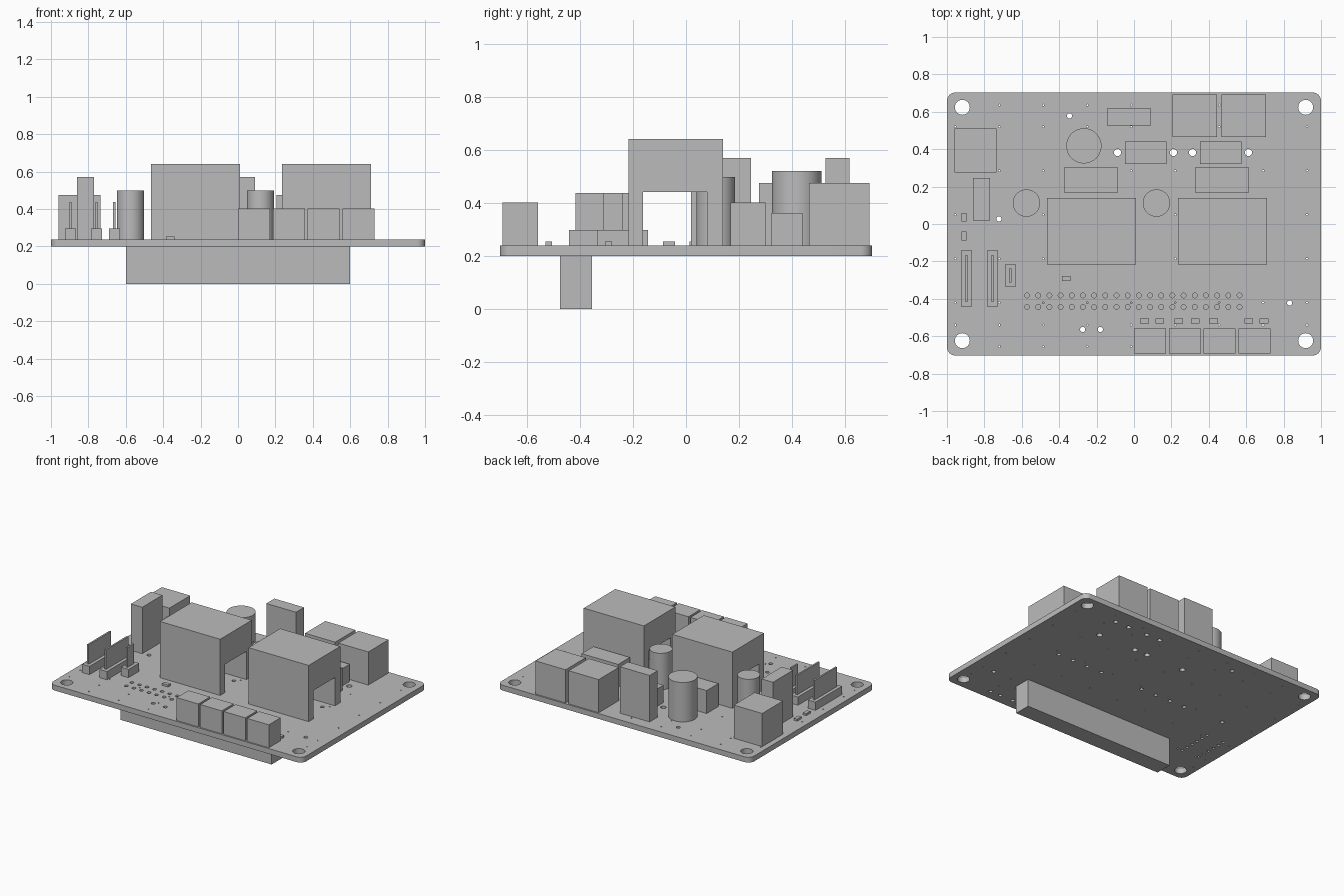
import bpy, bmesh, math

cube = bpy.data.objects.get("Cube")
if cube:
    bpy.data.objects.remove(cube, do_unlink=True)

grey = bpy.data.materials.new("plain_grey")
grey.use_nodes = True
grey.diffuse_color = (0.5, 0.5, 0.5, 1)
for node in grey.node_tree.nodes:
    if node.type == 'BSDF_PRINCIPLED':
        node.inputs["Base Color"].default_value = (0.5, 0.5, 0.5, 1)

BOTTOM, TOP = 0.2, 0.238  # circuit board faces


def finish(name, bm):
    bmesh.ops.recalc_face_normals(bm, faces=bm.faces)
    mesh = bpy.data.meshes.new(name)
    bm.to_mesh(mesh)
    bm.free()
    mesh.materials.append(grey)
    ob = bpy.data.objects.new(name, mesh)
    bpy.context.collection.objects.link(ob)
    return ob


def extrude(name, points, offset):
    """Sweep a flat outline along an offset."""
    bm = bmesh.new()
    face = bm.faces.new([bm.verts.new(p) for p in points])
    out = bmesh.ops.extrude_face_region(bm, geom=[face])
    verts = [v for v in out["geom"] if isinstance(v, bmesh.types.BMVert)]
    bmesh.ops.translate(bm, verts=verts, vec=offset)
    return finish(name, bm)


def box(name, x0, x1, y0, y1, z1, z0=TOP):
    outline = [(x0, y0, z0), (x1, y0, z0), (x1, y1, z0), (x0, y1, z0)]
    return extrude(name, outline, (0, 0, z1 - z0))


def circle(x, y, r, z, n):
    return [(x + r * math.cos(math.tau * i / n), y + r * math.sin(math.tau * i / n), z)
            for i in range(n)]


def smooth(ob):
    bpy.ops.object.select_all(action='DESELECT')
    ob.select_set(True)
    bpy.context.view_layer.objects.active = ob
    bpy.ops.object.shade_smooth_by_angle(angle=math.radians(35))


# Circuit board outline with rounded corners
R = 0.045
outline = []
for k, (sx, sy) in enumerate([(1, 1), (-1, 1), (-1, -1), (1, -1)]):
    for i in range(9):
        a = math.pi / 2 * (k + i / 8)
        outline.append((sx * (1 - R) + R * math.cos(a),
                        sy * (0.703 - R) + R * math.sin(a), BOTTOM))
board = extrude("circuit_board", outline, (0, 0, TOP - BOTTOM))

# Hole list: x, y, radius, sides
holes = [(sx * 0.918, sy * 0.624, 0.04, 32) for sx in (-1, 1) for sy in (-1, 1)]
holes += [(-0.572 + 0.0598 * i, y, 0.013, 16) for i in range(20) for y in (-0.382, -0.444)]
holes += [(x, 0.382, 0.019, 16) for x in (-0.088, 0.211, 0.313, 0.612)]
holes += [(x, y, 0.014, 16) for x, y in
          [(-0.345, 0.578), (-0.722, 0.027), (-0.275, -0.564), (-0.18, -0.564), (0.832, -0.422)]]
# Pin holes hidden beneath the parts
for i in range(4):
    holes += [(0.186 * i + dx, -0.63, 0.013, 12) for dx in (0.045, 0.126)]
for x in (0.325, 0.587):
    holes += [(x + dx, 0.58, 0.016, 12) for dx in (-0.055, 0.055)]
for x in (-0.895, -0.757):
    holes += [(x, -0.415 + 0.05 * i, 0.01, 12) for i in range(6)]
for x in (-0.227, 0.473):
    holes += [(x + dx, 0.02, 0.013, 12) for dx in (-0.18, -0.06, 0.06, 0.18)]
# Tiny vias on a regular grid
for y in (-0.655, -0.54, -0.42, -0.185, 0.05, 0.285, 0.52, 0.636):
    for i in range(9):
        x = -0.955 + 0.235 * i
        if all(math.hypot(x - h[0], y - h[1]) > h[2] + 0.01 for h in holes):
            holes.append((x, y, 0.005, 8))

bm = bmesh.new()
for x, y, r, n in holes:
    low = [bm.verts.new(p) for p in circle(x, y, r, BOTTOM - 0.05, n)]
    high = [bm.verts.new(p) for p in circle(x, y, r, TOP + 0.05, n)]
    bm.faces.new(low[::-1])
    bm.faces.new(high)
    for i in range(n):
        j = (i + 1) % n
        bm.faces.new((low[i], low[j], high[j], high[i]))
cutter = finish("hole_cutter", bm)
cutter.hide_render = True
mod = board.modifiers.new("holes", 'BOOLEAN')
mod.operation = 'DIFFERENCE'
mod.solver = 'EXACT'
mod.object = cutter
bpy.context.view_layer.objects.active = board
bpy.ops.object.modifier_apply(modifier=mod.name)
bpy.data.objects.remove(cutter, do_unlink=True)
smooth(board)

# Long socket under the board
box("underside_socket", -0.598, 0.598, -0.475, -0.355, BOTTOM, 0)

# Relays with a tunnel running sideways through the base
for side, x in (("right", -0.465), ("left", 0.235)):
    profile = [(-0.217, TOP), (-0.162, TOP), (-0.162, 0.44), (0.08, 0.44),
               (0.08, TOP), (0.14, TOP), (0.14, 0.64), (-0.217, 0.64)]
    extrude(side + "_relay", [(x, y, z) for y, z in profile], (0.476, 0, 0))

# Capacitors
for name, x, y, r, h in (("large_capacitor", -0.268, 0.418, 0.094, 0.52),
                         ("right_capacitor", -0.575, 0.112, 0.073, 0.498),
                         ("left_capacitor", 0.12, 0.112, 0.073, 0.498)):
    smooth(extrude(name, circle(x, y, r, TOP, 48), (0, 0, h - TOP)))

# Block components
box("power_socket", -0.96, -0.735, 0.275, 0.51, 0.475)
box("side_regulator", -0.86, -0.77, 0.018, 0.245, 0.57)
box("rear_regulator", -0.145, 0.09, 0.527, 0.618, 0.57)
for side, x in (("right", 0.206), ("left", 0.468)):
    box(side + "_rear_terminal", x, x + 0.238, 0.464, 0.692, 0.475)
for side, x in (("right", -0.048), ("left", 0.353)):
    box(side + "_fuse_block", x, x + 0.222, 0.322, 0.44, 0.362)
for side, x in (("right", -0.374), ("left", 0.326)):
    box(side + "_coil_block", x, x + 0.289, 0.168, 0.301, 0.402)
for i in range(4):
    x = 0.186 * i
    box(f"front_terminal_{i + 1}", x, x + 0.171, -0.693, -0.559, 0.402)

# Connectors with a thin upright blade on a low base
for name, x, y, length, blade in (("outer", -0.895, -0.292, 0.299, 0.251),
                                  ("middle", -0.757, -0.292, 0.299, 0.251),
                                  ("inner", -0.661, -0.275, 0.118, 0.075)):
    box(name + "_connector_base", x - 0.029, x + 0.029,
        y - length / 2, y + length / 2, 0.297)
    box(name + "_connector_blade", x - 0.006, x + 0.006,
        y - blade / 2, y + blade / 2, 0.437, 0.297)

# Small surface chips
for i, x in enumerate((0.056, 0.138, 0.24, 0.328, 0.425, 0.614, 0.695)):
    box(f"front_chip_{i + 1}", x - 0.023, x + 0.023, -0.531, -0.505, 0.253)
for i, y in enumerate((0.037, -0.064)):
    box(f"side_chip_{i + 1}", -0.922, -0.896, y - 0.023, y + 0.023, 0.253)
box("centre_chip", -0.385, -0.339, -0.306, -0.279, 0.253)
